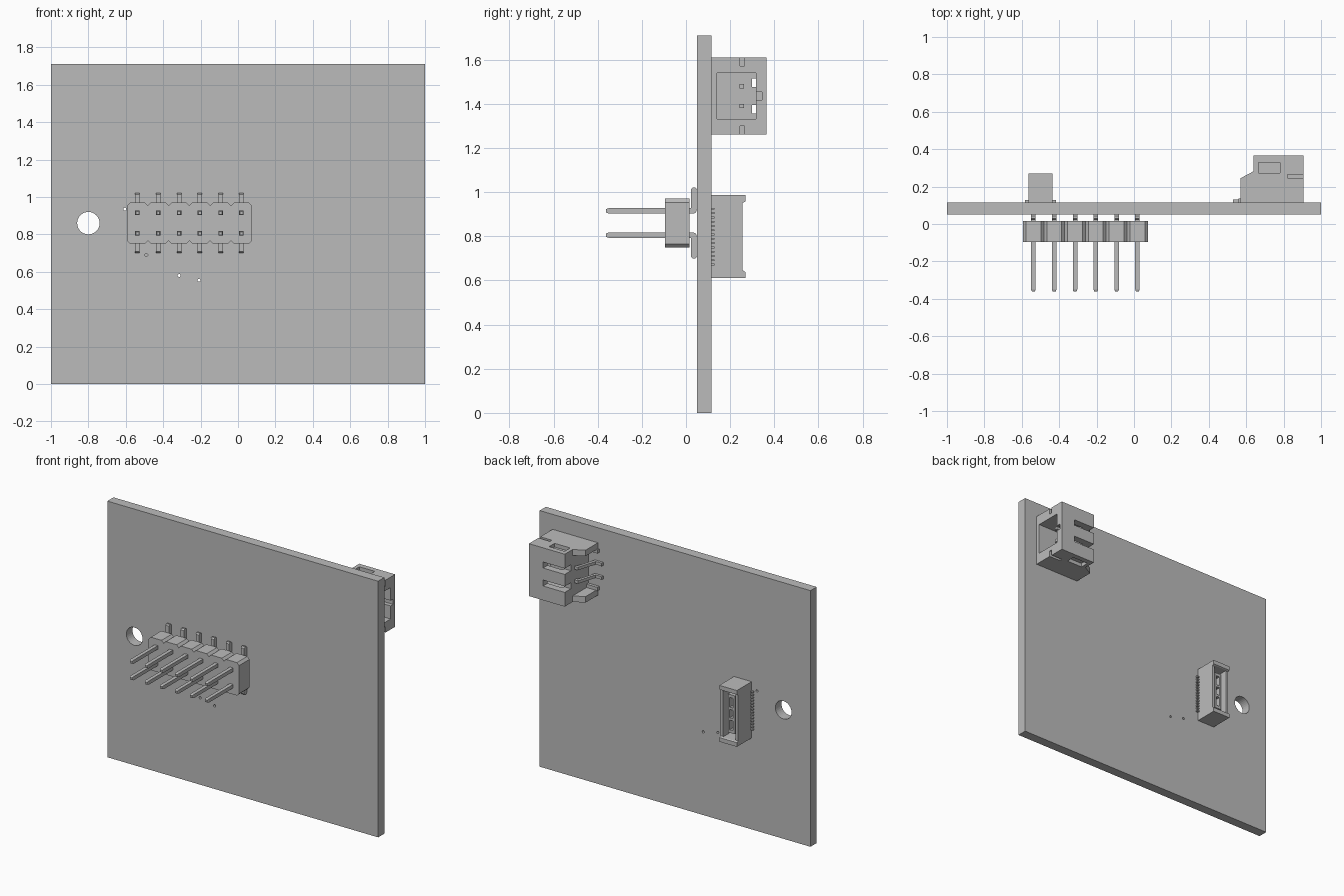
import bpy, bmesh, math
from mathutils import Vector

cube = bpy.data.objects.get("Cube")
if cube:
    bpy.data.objects.remove(cube, do_unlink=True)

grey = bpy.data.materials.new("plain_grey")
grey.use_nodes = True
colour = (0.5, 0.5, 0.5, 1)
grey.diffuse_color = colour
grey.node_tree.nodes["Principled BSDF"].inputs["Base Color"].default_value = colour


def finish(name, bm):
    bmesh.ops.recalc_face_normals(bm, faces=bm.faces)
    mesh = bpy.data.meshes.new(name)
    bm.to_mesh(mesh)
    bm.free()
    mesh.materials.append(grey)
    obj = bpy.data.objects.new(name, mesh)
    bpy.context.collection.objects.link(obj)
    return obj


def add_prism(bm, points, axis, lo, hi):
    """Extrude a 2D outline along an axis; outline uses the other two axes in order."""
    def place(p, d):
        c = list(p)
        c.insert(axis, d)
        return bm.verts.new(c)
    face = bm.faces.new([place(p, lo) for p in points])
    res = bmesh.ops.extrude_face_region(bm, geom=[face])
    step = Vector([hi - lo if i == axis else 0 for i in range(3)])
    moved = [g for g in res["geom"] if isinstance(g, bmesh.types.BMVert)]
    bmesh.ops.translate(bm, verts=moved, vec=step)


def add_box(bm, x, y, z):
    add_prism(bm, [(x[0], y[0]), (x[1], y[0]), (x[1], y[1]), (x[0], y[1])], 2, *z)


def prism(name, points, axis, lo, hi):
    bm = bmesh.new()
    add_prism(bm, points, axis, lo, hi)
    return finish(name, bm)


def boxes(name, items):
    bm = bmesh.new()
    for item in items:
        add_box(bm, *item)
    return finish(name, bm)


def cut(obj, cutters):
    for cutter in cutters:
        cutter.hide_render = True
        mod = obj.modifiers.new("cut", "BOOLEAN")
        mod.operation = "DIFFERENCE"
        mod.solver = "EXACT"
        mod.object = cutter
        bpy.context.view_layer.objects.active = obj
        bpy.ops.object.modifier_apply(modifier=mod.name)
        bpy.data.objects.remove(cutter, do_unlink=True)


def circle(cx, cz, r, n):
    return [(cx + r * math.cos(2 * math.pi * i / n), cz + r * math.sin(2 * math.pi * i / n))
            for i in range(n)]


# Circuit board with a mounting hole and small vias
FRONT, BACK = 0.05, 0.115
board = boxes("circuit_board", [((-1, 1), (FRONT, BACK), (0, 1.71))])
holes = [(-0.80, 0.86, 0.06, 32)]
holes += [(x, z, 0.008, 12) for x, z in
          ((-0.605, 0.935), (-0.49, 0.69), (-0.315, 0.58), (-0.208, 0.555))]
cut(board, [prism("hole_cutter", circle(*h), 1, 0, 0.2) for h in holes])

# Pin header housing: chamfered segments side by side
PITCH, MID = 0.1113, 0.86
bm = bmesh.new()
for i in range(6):
    x = -0.538 + i * PITCH
    w, h, c = PITCH / 2, 0.11, 0.016
    add_prism(bm, [(x - w, MID - h + c), (x - w + c, MID - h), (x + w - c, MID - h),
                   (x + w, MID - h + c), (x + w, MID + h - c), (x + w - c, MID + h),
                   (x - w + c, MID + h), (x - w, MID + h - c)], 1, -0.095, 0.015)
bmesh.ops.remove_doubles(bm, verts=bm.verts, dist=0.0005)
inner = [f for f in bm.faces if all(len(e.link_faces) > 2 for e in f.edges if
         abs(e.verts[0].co.x - e.verts[1].co.x) < 0.001) and abs(f.normal.x) > 0.9]
bmesh.ops.delete(bm, geom=inner, context="FACES_ONLY")
finish("header_housing", bm)

# Header pins: long post with a tapered tip, and a foot bent onto the board
bm = bmesh.new()
R = 0.012
for i in range(6):
    x = -0.538 + i * PITCH
    for side in (-1, 1):
        def at(points):
            return [(y, MID + side * z) for y, z in points]
        add_prism(bm, at([(-0.35, 0.043), (-0.35, 0.067), (0.022, 0.067), (0.022, 0.152),
                          (0.03, 0.16), (0.042, 0.16), (FRONT, 0.152), (FRONT, 0.062),
                          (0.045, 0.048), (0.035, 0.043)]), 0, x - R, x + R)
        z = MID + side * 0.055
        tip = bmesh.ops.create_cone(bm, cap_ends=True, segments=4, radius1=R * 1.414,
                                    radius2=R * 0.9, depth=0.012)["verts"]
        for v in tip:
            a, b, d = v.co
            s = math.sqrt(0.5)
            v.co = (x + (a - b) * s, -0.356 - d, z + (a + b) * s)
finish("header_pins", bm)

# Slot connector: tall narrow shell with raised ends
CX, CZ = -0.5, 0.798
w = 0.065
slot = prism("slot_connector_shell", [
    (BACK, 0.61), (0.27, 0.61), (0.27, 0.638), (0.257, 0.645), (0.257, 0.951),
    (0.27, 0.958), (0.27, 0.986), (BACK, 0.986)], 0, CX - w, CX + w)
cut(slot, [boxes("cavity_cutter", [((CX - 0.046, CX + 0.046), (0.15, 0.3), (0.642, 0.954))])])
tongue = boxes("slot_connector_tongue", [
    ((CX - 0.026, CX + 0.026), (0.148, 0.235), (0.67, 0.926))])
cut(tongue, [boxes("tongue_cutter", [((CX - 0.013, CX + 0.013), (0.18, 0.3), (a, b))])
             for a, b in ((0.69, 0.755), (0.77, 0.826), (0.841, 0.906))])

# Fine contact feet on both long sides
feet = []
for i in range(14):
    z = 0.672 + i * 0.0194
    for side in (-1, 1):
        feet.append((sorted((CX + side * 0.05, CX + side * 0.083)),
                     (BACK, 0.128), (z - 0.004, z + 0.004)))
boxes("slot_connector_feet", feet)

# Wire socket: open to +x, with slots in its outer wall
Z0, Z1, ZC = 1.26, 1.61, 1.435
socket = boxes("wire_socket_body", [((0.64, 0.905), (BACK, 0.365), (Z0, Z1))])
cutters = [((0.69, 1), (0.14, 0.318), (1.33, 1.54)),
           ((0.80, 1), (0.30, 0.345), (ZC - 0.018, ZC + 0.018)),
           ((0.60, 0.80), (0.30, 0.40), (1.355, 1.395)),
           ((0.60, 0.80), (0.30, 0.40), (1.475, 1.515))]
for a, b in ((1.2, 1.30), (1.57, 1.7)):
    cutters.append(((0.82, 1), (0.245, 0.265), (a, b)))
for a, b in ((1.2, 1.285), (1.585, 1.7)):
    cutters.append(((0.665, 0.78), (0.272, 0.33), (a, b)))
cut(socket, [boxes("socket_cutter", [c]) for c in cutters])

# Rear wings of the socket, mirrored at both ends
wing = [(0.645, BACK), (0.57, BACK), (0.57, 0.245), (0.645, 0.285)]
for name, a, b in (("lower", Z0, Z0 + 0.04), ("upper", Z1 - 0.04, Z1)):
    prism("socket_wing_" + name, wing, 2, a, b)

# Socket pins: inside the opening, out the back and down to the board
pin = [(0.86, 0.242), (0.86, 0.262), (0.615, 0.262), (0.575, 0.132), (0.53, 0.132),
       (0.53, BACK), (0.59, BACK), (0.63, 0.242)]
bm = bmesh.new()
for z in (ZC - 0.045, ZC + 0.045):
    add_prism(bm, pin, 2, z - 0.01, z + 0.01)
for z in (Z0 + 0.05, Z1 - 0.05):
    add_box(bm, (0.56, 0.72), (BACK, 0.135), (z - 0.012, z + 0.012))
finish("socket_pins", bm)
